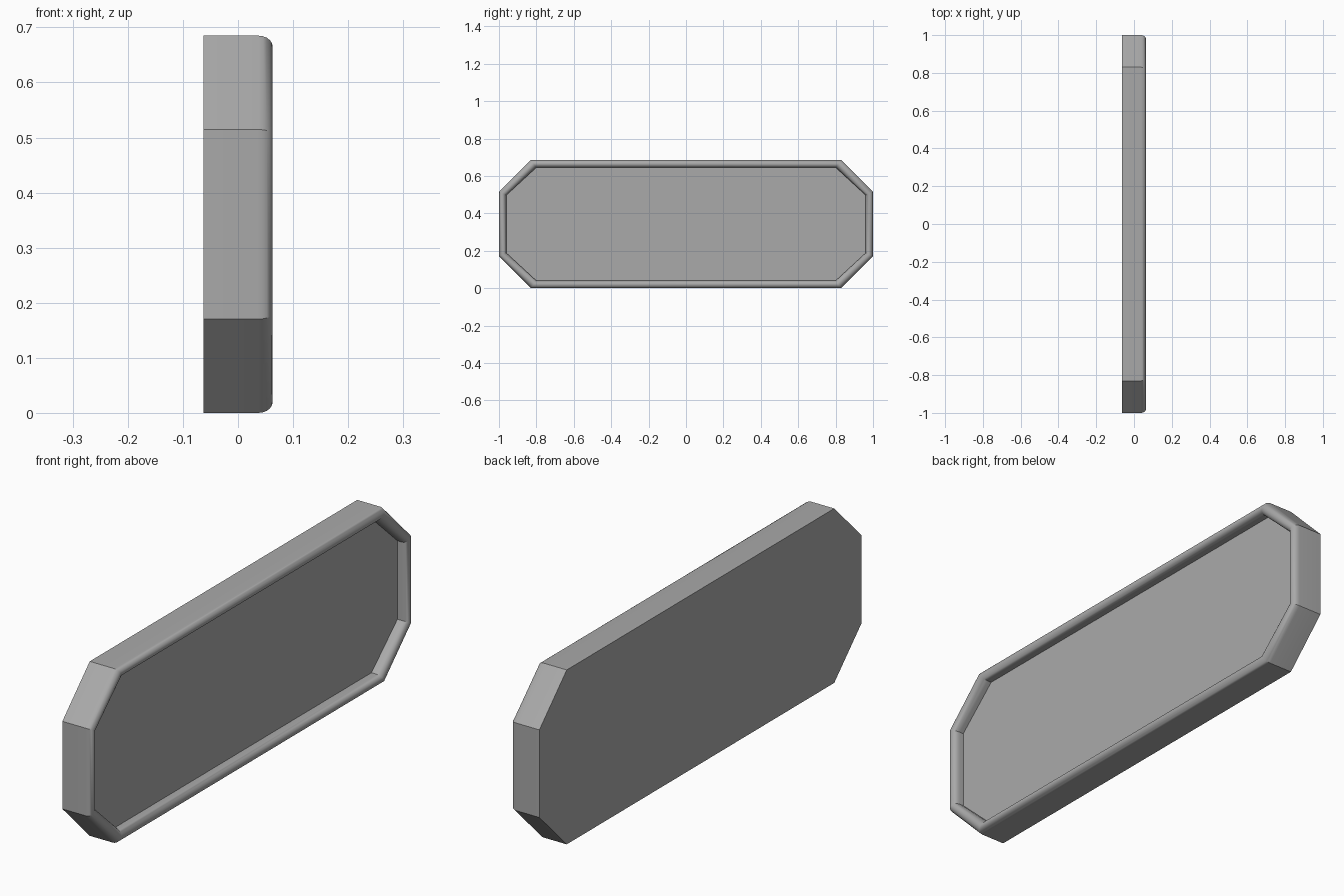
import bpy, bmesh, math

cube = bpy.data.objects.get("Cube")
if cube:
    bpy.data.objects.remove(cube, do_unlink=True)

# Plain grey material
grey = bpy.data.materials.new("plain_grey")
grey.use_nodes = True
colour = (0.4, 0.4, 0.4, 1)
grey.diffuse_color = colour
grey.node_tree.nodes["Principled BSDF"].inputs["Base Color"].default_value = colour

BACK, FLOOR, SHOULDER, CREST = -0.063, 0.02, 0.037, 0.063
MID = 0.3425


def octagon(half_y, half_z, flat_y, flat_z):
    """Chamfered rectangle as (y, z) corners, counter-clockwise."""
    quarter = [(half_y, flat_z), (flat_y, half_z)]
    upper = quarter + [(-y, z) for y, z in reversed(quarter)]
    return upper + [(-y, -z) for y, z in upper]


outer = octagon(1.0, MID, 0.83, 0.172)
inner = octagon(0.961, 0.3025, 0.80, 0.154)

# Wall section: (depth x, blend from outer to inner outline), with a rounded lip
STEPS = 10
section = [(BACK, 0)]
for i in range(STEPS + 1):
    a = math.pi * i / STEPS
    section.append((SHOULDER + (CREST - SHOULDER) * math.sin(a), (1 - math.cos(a)) / 2))
section.append((FLOOR, 1))

# Tray: loft the section round the outline, then cap the back and floor
bm = bmesh.new()
rings = []
for x, t in section:
    rings.append([bm.verts.new((x, oy + (iy - oy) * t, MID + oz + (iz - oz) * t))
                  for (oy, oz), (iy, iz) in zip(outer, inner)])
for r0, r1 in zip(rings, rings[1:]):
    for i in range(len(r0)):
        j = (i + 1) % len(r0)
        bm.faces.new((r0[i], r0[j], r1[j], r1[i]))
bm.faces.new(list(reversed(rings[0])))
bm.faces.new(rings[-1])
bmesh.ops.recalc_face_normals(bm, faces=bm.faces)

mesh = bpy.data.meshes.new("octagonal_tray")
bm.to_mesh(mesh)
bm.free()
mesh.materials.append(grey)
tray = bpy.data.objects.new("octagonal_tray", mesh)
bpy.context.collection.objects.link(tray)

# Smooth the lip, keep the corners crisp
bpy.ops.object.select_all(action="DESELECT")
tray.select_set(True)
bpy.context.view_layer.objects.active = tray
bpy.ops.object.shade_smooth_by_angle(angle=math.radians(35))
